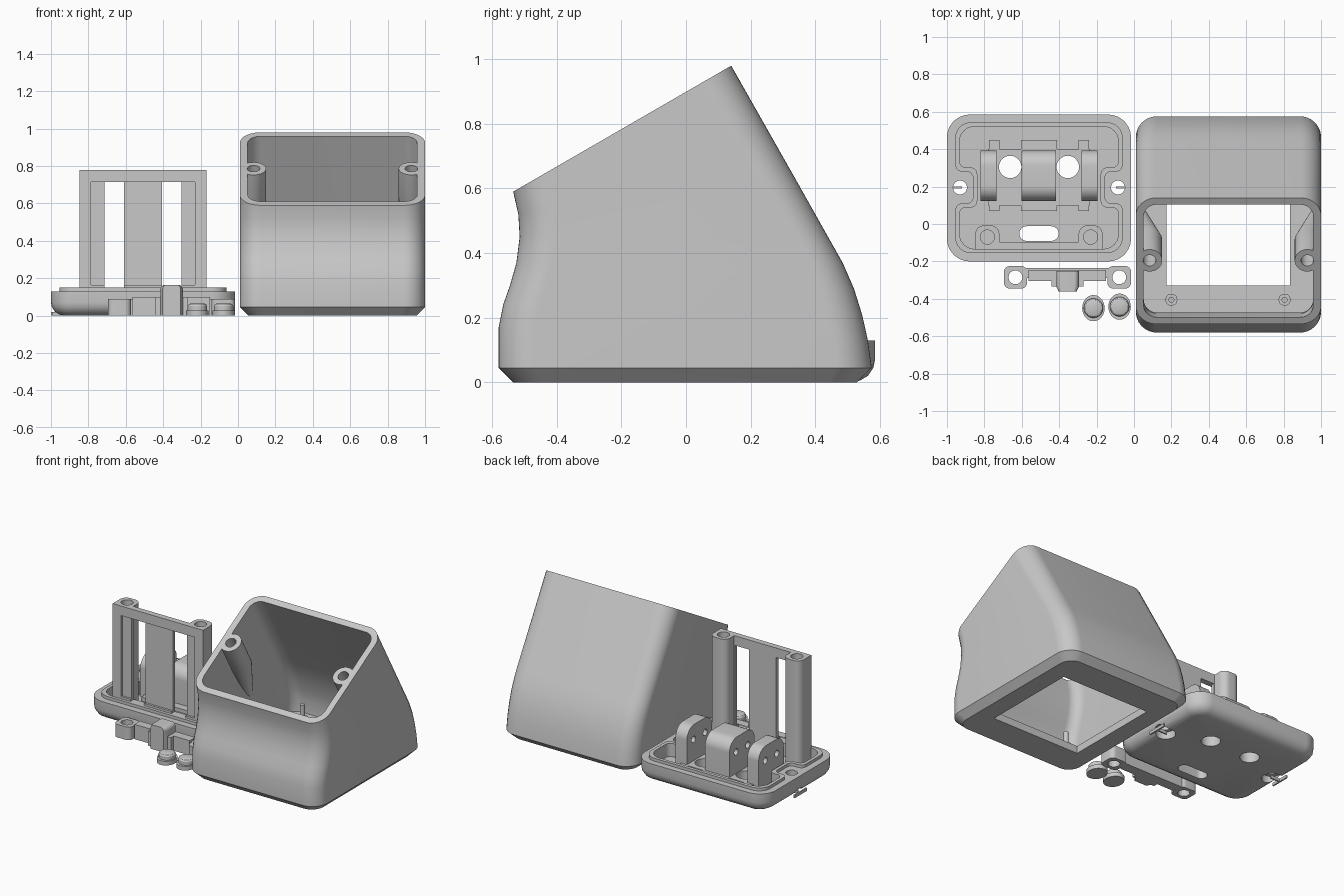
import bpy, bmesh, math
from mathutils import Vector

if "Cube" in bpy.data.objects:
    bpy.data.objects.remove(bpy.data.objects["Cube"])

grey = bpy.data.materials.new("grey_plastic")
grey.diffuse_color = (0.58, 0.58, 0.58, 1)
grey.use_nodes = True
grey.node_tree.nodes["Principled BSDF"].inputs["Base Color"].default_value = grey.diffuse_color
CX = -0.508  # mirror axis of the lid parts


def loft(name, rings):
    """Closed solid through equally long rings of 3D points."""
    bm = bmesh.new()
    vs = [[bm.verts.new(p) for p in r] for r in rings]
    n = len(vs[0])
    for a, b in zip(vs, vs[1:]):
        for i in range(n):
            j = (i + 1) % n
            bm.faces.new((a[i], a[j], b[j], b[i]))
    bm.faces.new(vs[0][::-1])
    bm.faces.new(vs[-1])
    bmesh.ops.recalc_face_normals(bm, faces=bm.faces)
    me = bpy.data.meshes.new(name)
    bm.to_mesh(me)
    bm.free()
    me.materials.append(grey)
    ob = bpy.data.objects.new(name, me)
    bpy.context.collection.objects.link(ob)
    return ob


def fillet(pts, r, n=7):
    """Round every corner of a polygon; r is one radius or one per corner."""
    out, m = [], len(pts)
    for i in range(m):
        p = Vector(pts[i])
        rad = r[i] if isinstance(r, list) else r
        if rad <= 0:
            out.append(tuple(p))
            continue
        da = (Vector(pts[i - 1]) - p).normalized()
        db = (Vector(pts[(i + 1) % m]) - p).normalized()
        half = da.angle(db) / 2
        c = p + (da + db).normalized() * rad / math.sin(half)
        t = rad / math.tan(half)
        a, b = p + da * t - c, p + db * t - c
        for k in range(n):
            f = k / (n - 1)
            out.append(tuple(c + (a * (1 - f) + b * f).normalized() * rad))
    return out


def rect(x0, x1, y0, y1):
    return [(x0, y0), (x1, y0), (x1, y1), (x0, y1)]


def circle(x, y, rx, ry=None, n=32):
    ry = ry or rx
    return [(x + rx * math.cos(k * math.tau / n), y + ry * math.sin(k * math.tau / n)) for k in range(n)]


def prism(name, pts, z0, z1):
    return loft(name, [[(x, y, z) for x, y in pts] for z in (z0, z1)])


def boolean(ob, other, op):
    bpy.context.view_layer.objects.active = ob
    m = ob.modifiers.new("cut", 'BOOLEAN')
    m.operation, m.solver, m.object = op, 'EXACT', other
    bpy.ops.object.modifier_apply(modifier="cut")
    bpy.data.objects.remove(other)


def cut(ob, pts, z0, z1):
    boolean(ob, prism("cutter", pts, z0, z1), 'DIFFERENCE')


def add(ob, pts, z0, z1):
    boolean(ob, prism("piece", pts, z0, z1), 'UNION')


def mirror(pts):
    return [(2 * CX - x, y) for x, y in pts]


# ---- Case: rounded rings lofted between a front and a back profile ----
FRONT = [(-.535, 0), (-.58, .045), (-.58, .17), (-.566, .24), (-.545, .30), (-.525, .37),
         (-.515, .45), (-.519, .52), (-.535, .59)]
BACK = [(.53, 0), (.575, .045), (.563, .13), (.545, .21), (.52, .29), (.485, .37),
        (.45, .432), (.33, .645), (.14, .98)]


def case_ring(f, b, inset, r, lift=0):
    f, b = Vector(f), Vector(b)
    d = (b - f).normalized()
    n = Vector((-d.y, d.x)) * lift
    pts = fillet(rect(.01 + inset, 1 - inset, inset, (b - f).length - inset), r, 9)
    return [(x, *(f + d * u + n)) for x, u in pts]


case = loft("case", [case_ring(f, b, 0, .11) if i else
                     [(.505 + (x - .505) * .91, y, z) for x, y, z in case_ring(f, b, 0, .09)]
                     for i, (f, b) in enumerate(zip(FRONT, BACK))])
rings = [case_ring((-.565, .05), (.56, .05), .04, .07)]
rings += [case_ring(f, b, .042, .07) for f, b in zip(FRONT[2:], BACK[2:])]
rings.append(case_ring(FRONT[-1], BACK[-1], .042, .07, .1))
cavity = loft("cavity", rings)

# Tapered screw bosses along the slanted rim normal
N, V = Vector((0, -.5, .866)), Vector((0, .866, .5))


def boss(x, stages):
    c = Vector((x, -.195, .786))
    return loft("boss", [[c + Vector((dx + px, 0, 0)) + N * s + V * py for px, py in circle(0, 0, r)]
                         for s, r, dx in stages])


for x, side in ((.083, -1), (.927, 1)):
    boolean(cavity, boss(x, [(.25, .068, 0), (-.22, .068, 0), (-.55, .03, side * .06)]), 'DIFFERENCE')
boolean(case, cavity, 'DIFFERENCE')
for x in (.083, .927):
    boolean(case, boss(x, [(.1, .034, 0), (-.16, .034, 0)]), 'DIFFERENCE')
cut(case, rect(.175, .835, -.33, .33), -.1, .1)

# Locating pins on the case floor
for i, x in enumerate((.2, .805)):
    for j, y in enumerate((-.405, .405)):
        loft(f"case_pin_{i}{j}", [[(px, py, z) for px, py in circle(x, y, r, n=20)]
                                  for z, r in ((.045, .032), (.085, .032), (.085, .016), (.17, .016))])

# ---- Lid: rounded tray with a notched lip ----
lid = loft("lid", [[(x, y, z) for x, y in fillet(rect(-1 + i, -.016 - i, -.2 + i, .585 - i), .12 - i)]
                   for z, i in ((0, .07), (.006, .045), (.02, .022), (.045, .005), (.07, 0), (.13, 0))])


def notched(x0, x1, y0, y1, d, ya, yb):
    p = [(x0, y0), (x1, y0), (x1, ya), (x1 - d, ya), (x1 - d, yb), (x1, yb),
         (x1, y1), (x0, y1), (x0, yb), (x0 + d, yb), (x0 + d, ya), (x0, ya)]
    s = .035
    return fillet(p, [.08, .08, s, s, s, s, .08, .08, s, s, s, s])


add(lid, notched(-.955, -.061, -.155, .543, .095, .11, .28), .1, .15)
cut(lid, notched(-.933, -.083, -.133, .521, .095, .088, .302), .06, .3)
# Raised pads below the blocks
add(lid, rect(-.78, 2 * CX + .78, .1, .4), .04, .085)
for pts in (rect(-.775, -.72, .07, .45), mirror(rect(-.775, -.72, .07, .45)), rect(-.603, -.413, .07, .45)):
    add(lid, pts, .04, .085)
# Floor holes, cable slot and counterbored screw holes
for pts in (circle(-.662, .305, .06), circle(-.93, .195, .037)):
    cut(lid, pts, -.1, .4)
    cut(lid, mirror(pts), -.1, .4)
for pts in (circle(-.93, .195, .062), mirror(circle(-.93, .195, .062))):
    cut(lid, pts, -.1, .05)
cut(lid, fillet(rect(-.613, -.403, -.09, -.012), .038), -.1, .4)

# Thin print supports below the screw holes
for i, (x0, x1) in enumerate(((-1, -.92), (-.096, -.016))):
    xe = x0 if i == 0 else x1 - .01
    bar = prism(f"print_support_{i}", rect(xe, xe + .01, .13, .26), 0, .02)
    prism(f"print_support_link_{i}", rect(x0, x1, .19, .2), 0, .02)

# ---- Rounded blocks with cross holes ----
for i, (x0, x1) in enumerate(((-.82, -.735), (-.601, -.418), (-.281, -.196))):
    prof = fillet([(.122, .06), (.392, .06), (.392, .33), (.122, .33)], [0, 0, .08, .08], 9)
    blk = loft(f"bearing_block_{i}", [[(x, y, z) for y, z in prof] for x in (x0, x1)])
    for y in (.195, .32):
        hole = loft("hole", [[(x, py, pz) for py, pz in circle(y, .23, .022, n=20)] for x in (-1, 0)])
        boolean(blk, hole, 'DIFFERENCE')

# ---- Upright frame with two posts ----
frame = prism("upright_frame", rect(-.848, 2 * CX + .848, -.135, -.095), .06, .78)
post = fillet(rect(-.848, -.72, -.135, -.008), [0, .0, .045, .045])
for flip in (lambda p: p, mirror):
    add(frame, flip(post), .06, .78)
    cut(frame, flip(rect(-.715, -.61, -.3, .1)), .15, .715)
    cut(frame, flip(circle(-.784, -.07, .038)), .6, .9)
cut(frame, rect(-.785, 2 * CX + .785, -.3, -.12), .165, .715)

# ---- Cable clamp strap ----
strap = prism("clamp_strap", rect(-.6, -.11, -.29, -.235), 0, .088)
for x0, x1 in ((-.695, -.572), (-.142, -.016)):
    add(strap, fillet(rect(x0, x1, -.345, -.225), .03), 0, .088)
add(strap, rect(-.565, -.15, -.305, -.245), 0, .1)
add(strap, rect(-.44, -.27, -.335, -.245), 0, .1)
bump = fillet([(-.415, 0), (-.295, 0), (-.295, .165), (-.415, .165)], [0, 0, .025, .025])
boolean(strap, loft("bump", [[(x if y > -.35 else -.355 + (x + .355) * .8, y, z) for x, z in bump]
                             for y in (-.25, -.335, -.362)]), 'UNION')
for x in (-.634, -.079):
    cut(strap, circle(x, -.285, .037), -.1, .3)

# ---- Push buttons: flanged domes ----
for i, (x, y) in enumerate(((-.217, -.45), (-.077, -.442))):
    loft(f"push_button_{i}", [[(px, py, z) for px, py in circle(x, y, r, r + e)]
                              for z, r, e in ((0, .06, .01), (.028, .06, .01), (.028, .052, 0),
                                              (.052, .052, 0), (.061, .046, 0), (.066, .034, 0))])

# Smooth shading with sharp edges kept
bpy.ops.object.select_all(action='SELECT')
bpy.context.view_layer.objects.active = case
bpy.ops.object.shade_smooth_by_angle(angle=math.radians(30))
